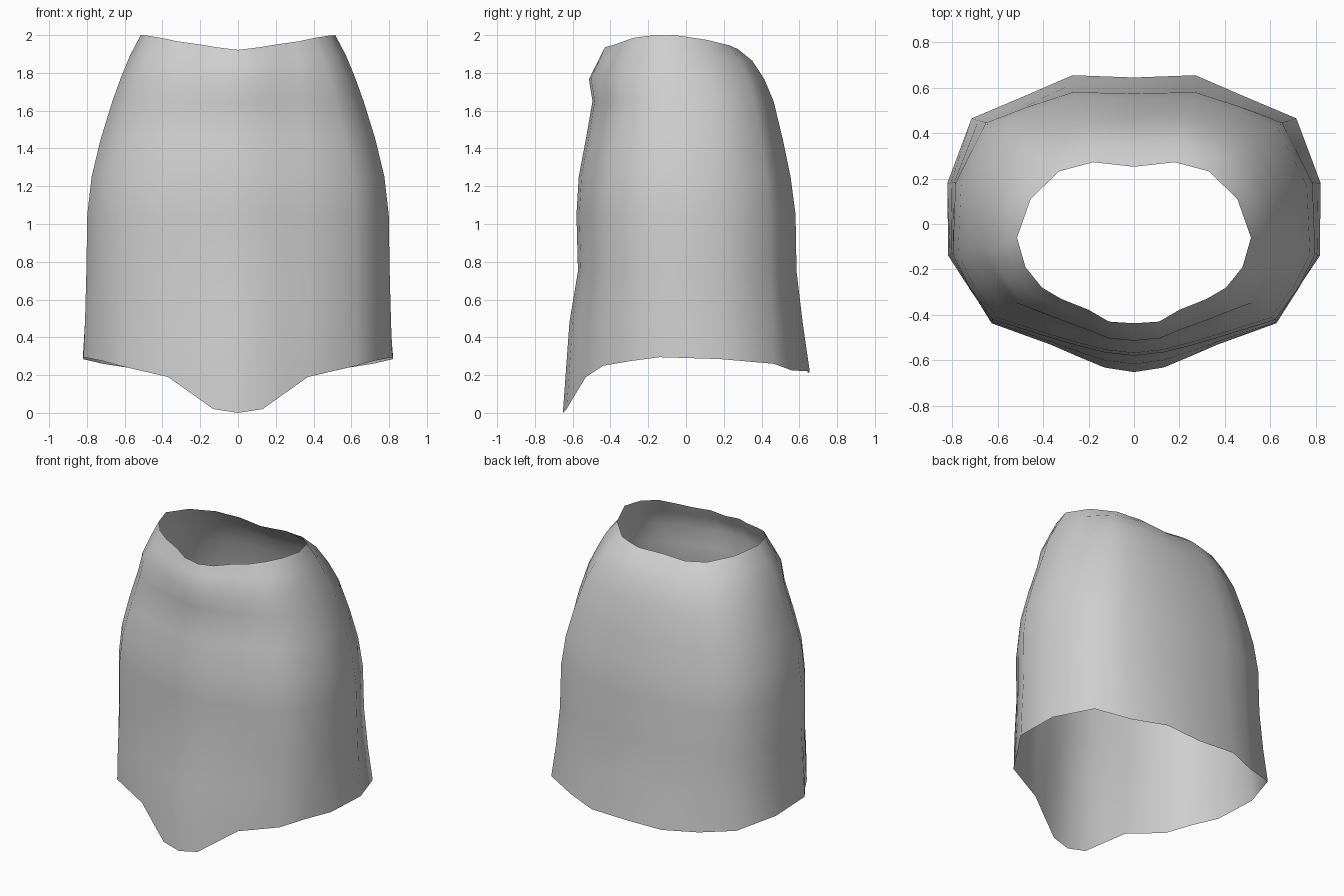
import bpy, bmesh

if "Cube" in bpy.data.objects:
    bpy.data.objects.remove(bpy.data.objects["Cube"])

# Half outlines (x, y) from front centre round to back centre
HEM = [(0, -.652), (.13, -.632), (.25, -.582), (.37, -.53), (.627, -.437), (.718, -.29),
       (.818, -.14), (.822, .18), (.715, .465), (.49, .56), (.27, .655), (0, .645)]
HIP = [(0, -.58), (.13, -.565), (.25, -.535), (.37, -.50), (.62, -.422), (.72, -.285),
       (.797, -.135), (.785, .18), (.652, .445), (.47, .515), (.27, .58), (0, .575)]
WAIST = [(0, -.437), (.11, -.43), (.20, -.378), (.32, -.33), (.405, -.28), (.478, -.19),
         (.515, -.06), (.455, .11), (.33, .232), (.255, .252), (.18, .272), (0, .252)]
HEM_Z = [0, .02, .105, .19, .25, .275, .295, .285, .26, .225, .22, .21]
WAIST_Z = [1.922, 1.935, 1.95, 1.967, 1.985, 1.997, 2, 1.975, 1.945, 1.935, 1.928, 1.922]

# Level rings: z, half width, front y, back y, base outline, target outline, blend
RINGS = [(.48, .812, -.617, .61, HEM, HIP, .5),
         (.75, .803, -.572, .58, HEM, HIP, .95),
         (1.05, .798, -.58, .575, HIP, WAIST, 0),
         (1.25, .775, -.568, .548, HIP, WAIST, .03),
         (1.45, .727, -.53, .505, HIP, WAIST, .1),
         (1.65, .665, -.495, .455, HIP, WAIST, .2),
         (1.77, .618, -.514, .402, HIP, WAIST, .35),
         (1.87, .57, -.466, .335, HIP, WAIST, .6)]


def normalised(outline):
    """Scale an outline to x in 0..1 and y in 0..1."""
    w = max(p[0] for p in outline)
    f, b = outline[0][1], outline[-1][1]
    return [(x / w, (y - f) / (b - f)) for x, y in outline]


def full(half):
    """Mirror a half ring into a closed one."""
    return half + [(-x, y, z) for x, y, z in half[-2:0:-1]]


rings = [[(x, y, z) for (x, y), z in zip(HEM, HEM_Z)]]
for z, width, front, back, base, target, t in RINGS:
    half = []
    for i, ((ax, ay), (bx, by)) in enumerate(zip(normalised(base), normalised(target))):
        x = ax + (bx - ax) * t
        y = ay + (by - ay) * t
        # rings near the waist follow its wave slightly
        lift = (WAIST_Z[i] - 1.94) * max(0, (z - 1.7) / .4)
        half.append((x * width, front + y * (back - front), z + lift))
    rings.append(half)
rings.append([(x, y, z) for (x, y), z in zip(WAIST, WAIST_Z)])

# Open skirt shell
bm = bmesh.new()
loops = [[bm.verts.new(p) for p in full(r)] for r in rings]
for low, high in zip(loops, loops[1:]):
    n = len(low)
    for i in range(n):
        j = (i + 1) % n
        bm.faces.new((low[i], low[j], high[j], high[i]))
mesh = bpy.data.meshes.new("skirt")
bm.to_mesh(mesh)
bm.free()
for poly in mesh.polygons:
    poly.use_smooth = True

cloth = bpy.data.materials.new("light grey cloth")
cloth.diffuse_color = (.62, .62, .62, 1)
cloth.use_nodes = True
cloth.node_tree.nodes["Principled BSDF"].inputs["Base Color"].default_value = cloth.diffuse_color
mesh.materials.append(cloth)
skirt = bpy.data.objects.new("skirt", mesh)
bpy.context.collection.objects.link(skirt)
